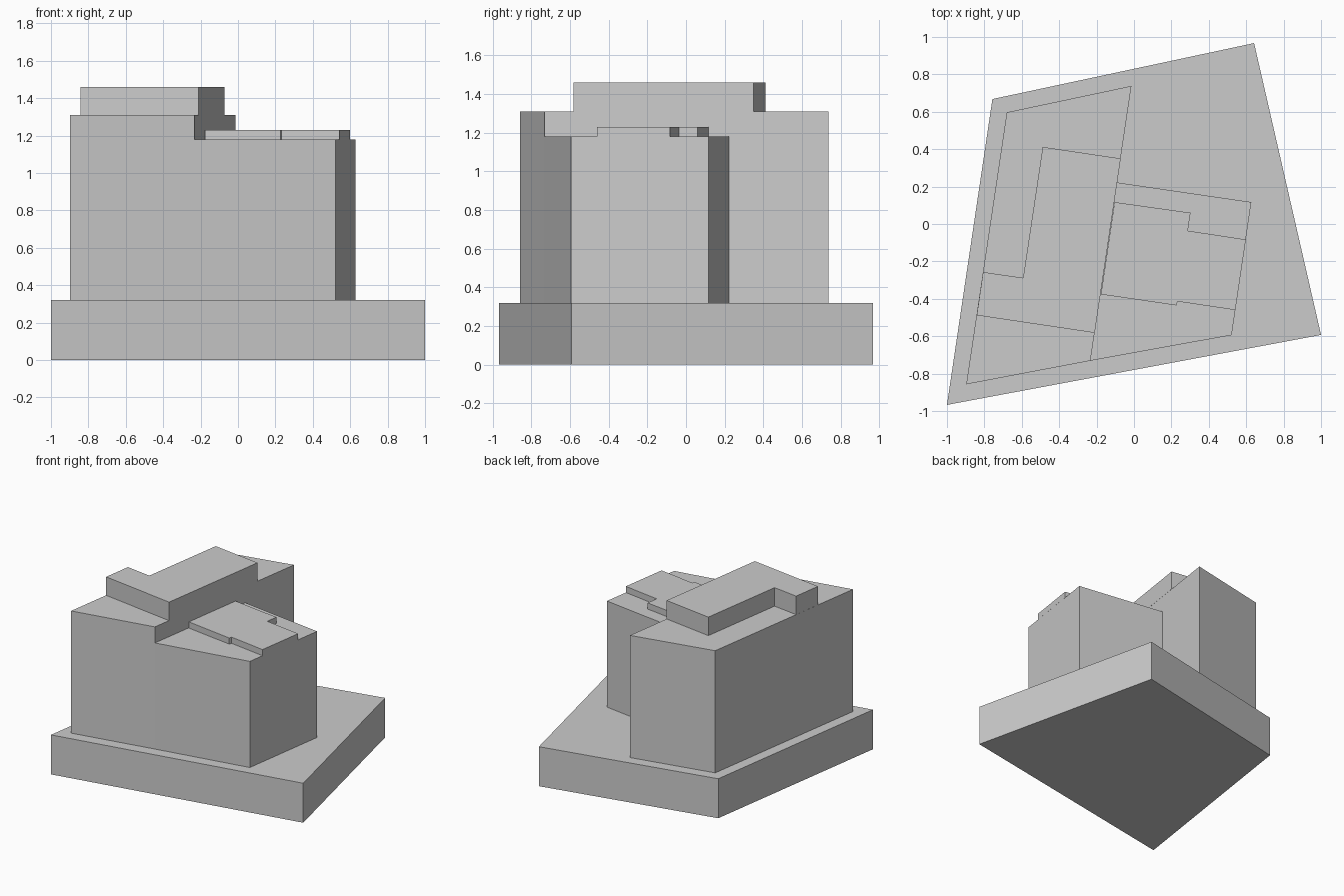
import bpy
import bmesh

if "Cube" in bpy.data.objects:
    bpy.data.objects.remove(bpy.data.objects["Cube"], do_unlink=True)

grey = bpy.data.materials.new("plain_grey")
grey.use_nodes = True
colour = (0.6, 0.6, 0.6, 1)
grey.diffuse_color = colour
grey.node_tree.nodes["Principled BSDF"].inputs["Base Color"].default_value = colour


def block(name, outline, bottom, top):
    """Extrude a counter-clockwise plan outline into a flat-topped block."""
    bm = bmesh.new()
    floor = bm.faces.new([bm.verts.new((x, y, bottom)) for x, y in outline])
    roof = bmesh.ops.extrude_face_region(bm, geom=[floor], use_keep_orig=True)
    for v in roof["geom"]:
        if isinstance(v, bmesh.types.BMVert):
            v.co.z = top
    bmesh.ops.recalc_face_normals(bm, faces=bm.faces)
    mesh = bpy.data.meshes.new(name)
    bm.to_mesh(mesh)
    bm.free()
    mesh.materials.append(grey)
    obj = bpy.data.objects.new(name, mesh)
    bpy.context.collection.objects.link(obj)
    return obj


# Storey levels
podium_top, wing_top, wing_roof_top = 0.32, 1.18, 1.23
tower_top, penthouse_top = 1.31, 1.46

# Shared corner of the tower and the wing
front_joint = (-0.233, -0.731)

# Wide podium
block("podium", [(-1, -0.967), (1, -0.593), (0.642, 0.967), (-0.757, 0.668)],
      0, podium_top)

# Tall block on the model's right
block("tower", [(-0.897, -0.857), front_joint, (-0.014, 0.738), (-0.68, 0.597)],
      podium_top, tower_top)

# Lower wing against the tower
block("wing", [front_joint, (0.522, -0.594), (0.627, 0.117), (-0.091, 0.222)],
      podium_top, wing_top)

# L-shaped storey on the tower roof
block("penthouse", [(-0.841, -0.488), (-0.21, -0.582), (-0.071, 0.35),
                    (-0.488, 0.412), (-0.593, -0.288), (-0.807, -0.257)],
      tower_top, penthouse_top)

# Thin notched deck on the wing roof
block("wing_roof_deck", [(-0.177, -0.376), (0.226, -0.435), (0.233, -0.414),
                         (0.542, -0.46), (0.598, -0.083), (0.288, -0.036),
                         (0.302, 0.06), (-0.104, 0.117)],
      wing_top, wing_roof_top)
